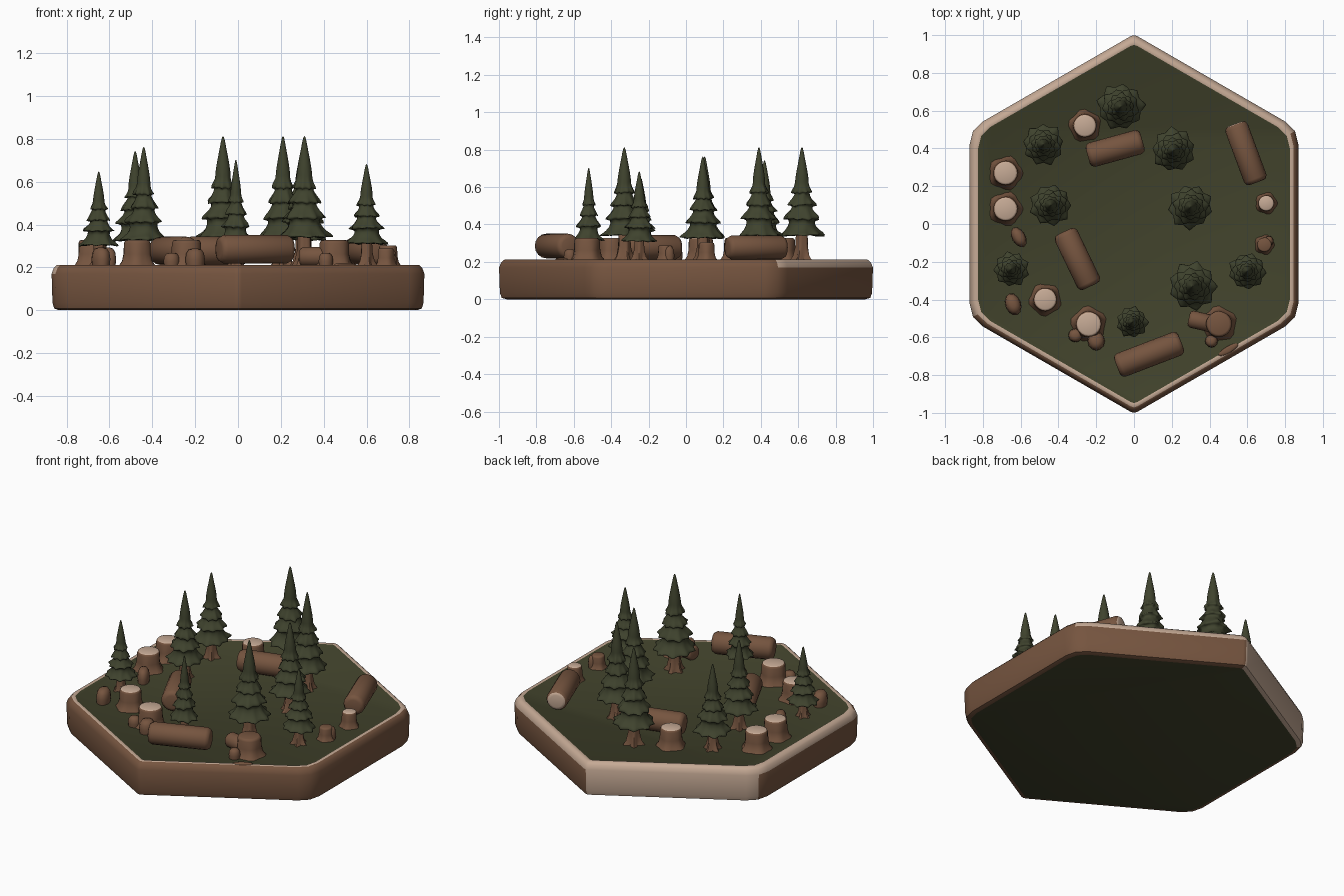
import bpy, bmesh, math, random
from mathutils import Vector, Matrix

random.seed(4)
cube = bpy.data.objects.get("Cube")
if cube:
    bpy.data.objects.remove(cube, do_unlink=True)

GROUND = 0.208


def material(name, rgb):
    m = bpy.data.materials.new(name)
    m.use_nodes = True
    m.diffuse_color = (*rgb, 1)
    for node in m.node_tree.nodes:
        if node.type == 'BSDF_PRINCIPLED':
            node.inputs["Base Color"].default_value = (*rgb, 1)
            node.inputs["Roughness"].default_value = 0.9
    return m


bark = material("bark brown", (0.18, 0.09, 0.05))
wood = material("pale wood", (0.56, 0.40, 0.30))
grass = material("grass green", (0.052, 0.054, 0.024))
needles = material("needle green", (0.05, 0.056, 0.027))


def loft(name, rings, mats, rule=None, matrix=None, subdivide=False):
    """Skin a list of equal point rings, closing both ends."""
    bm = bmesh.new()
    loops = [[bm.verts.new(p) for p in ring] for ring in rings]
    n = len(loops[0])
    for k, (a, b) in enumerate(zip(loops, loops[1:])):
        for i in range(n):
            j = (i + 1) % n
            f = bm.faces.new((a[i], a[j], b[j], b[i]))
            f.normal_update()
            f.material_index = rule(k, f.normal) if rule else 0
    for loop, k in ((loops[0][::-1], -1), (loops[-1], len(rings) - 1)):
        f = bm.faces.new(loop)
        f.normal_update()
        f.material_index = rule(k, f.normal) if rule else 0
    if matrix:
        bm.transform(matrix)
    mesh = bpy.data.meshes.new(name)
    bm.to_mesh(mesh)
    bm.free()
    for m in mats:
        mesh.materials.append(m)
    ob = bpy.data.objects.new(name, mesh)
    bpy.context.collection.objects.link(ob)
    bpy.ops.object.select_all(action='DESELECT')
    bpy.context.view_layer.objects.active = ob
    ob.select_set(True)
    if subdivide:
        mesh.shade_smooth()
        ob.modifiers.new("smooth", 'SUBSURF').levels = 1
        ob.modifiers["smooth"].render_levels = 1
    else:
        bpy.ops.object.shade_smooth_by_angle(angle=math.radians(50))
    return ob


def circle(r, z, n=16, lobe=0.0, lobes=5, turn=0.0):
    ring = []
    for i in range(n):
        a = math.tau * i / n
        q = r * (1 + lobe * math.cos(lobes * a + turn))
        ring.append((q * math.cos(a), q * math.sin(a), z))
    return ring


# Hexagonal base with softened corners
def hexagon(inset, z):
    radius = (0.87 - inset) / math.cos(math.pi / 6)
    corners = [Vector((radius * math.sin(-k * math.pi / 3),
                       radius * math.cos(k * math.pi / 3), z)) for k in range(6)]
    ring = []
    for k, c in enumerate(corners):
        trim = 0.02 if k % 3 == 0 else 0.08
        p = c.lerp(corners[k - 1], trim)
        q = c.lerp(corners[(k + 1) % 6], trim)
        ring += [p, (p + 2 * c + q) / 4, q]
    return ring


base_profile = [(0.035, 0), (0.012, 0.008), (0.004, 0.035), (0, 0.17),
                (0.01, 0.197), (0.025, 0.212), (0.045, 0.212), (0.052, GROUND)]
PALE_SIDE = Vector((-0.5, 0.866, 0))


def base_colour(k, normal):
    if k in (-1, 6, 7):
        return 2
    if k == 5:
        return 1
    flat = Vector((normal.x, normal.y, 0)).normalized()
    facing = flat.dot(PALE_SIDE)
    return 1 if facing > (0 if k >= 3 else 0.9) else 0


loft("hexagon_base", [hexagon(*p) for p in base_profile], [bark, wood, grass], base_colour)


# Conifers: lobed trunk and drooping, spiky tiers
def tree(x, y, radius, top):
    height = top - GROUND
    place = Matrix.Translation((x, y, GROUND))
    turn = random.uniform(0, math.tau)
    trunk = [(0.36, -0.01, 0.3), (0.27, 0.04, 0.2), (0.22, 0.12, 0.1), (0.2, 0.3, 0)]
    loft("tree_trunk", [circle(radius * r, height * z, 20, lobe, 5, turn)
                        for r, z, lobe in trunk], [bark], None, place)
    rings = [circle(radius * 0.25, height * 0.24, 18)]

    def star(out, inner, z_out, z_in, odd):
        ring = []
        for i in range(18):
            a = math.tau * i / 18
            tip = (i + odd) % 2 == 0
            r = radius * (out * random.uniform(0.86, 1.12) if tip else inner)
            z = height * (z_out + random.uniform(-0.015, 0.02) if tip else z_in)
            ring.append((r * math.cos(a), r * math.sin(a), z))
        rings.append(ring)

    tiers = [(0.19, 1.12), (0.34, 0.9), (0.46, 0.68), (0.575, 0.5)]
    for k, (z, r) in enumerate(tiers):
        star(r * 0.5, r * 0.45, z + 0.025, z + 0.035, k)
        star(r, r * 0.58, z, z + 0.04, k)
        star(r * 0.78, r * 0.54, z + 0.05, z + 0.06, k)
        star(r * 0.5, r * 0.46, z + 0.095, z + 0.095, k)
    for r, z in ((0.25, 0.72), (0.17, 0.83), (0.09, 0.93), (0.045, 0.99), (0.01, 1.005)):
        rings.append(circle(radius * r, height * z, 18))
    loft("tree_foliage", rings, [needles], None,
         place @ Matrix.Rotation(turn, 4, 'Z'), True)


for spec in [(-0.07, 0.62, 0.15, 0.81), (-0.48, 0.42, 0.13, 0.74), (0.21, 0.39, 0.14, 0.81),
             (-0.44, 0.10, 0.13, 0.76), (0.30, 0.09, 0.14, 0.76), (0.31, -0.33, 0.15, 0.81),
             (0.60, -0.25, 0.12, 0.68), (-0.65, -0.24, 0.11, 0.645), (-0.01, -0.52, 0.10, 0.70)]:
    tree(*spec)


# Cut stumps with flared roots
def stump(x, y, r, h, cut=True):
    profile = [(1.35, -0.01), (1.12, 0.18), (1.02, 0.45), (1.0, 0.88), (0.92, 0.97), (0.8, 1.0)]
    loft("tree_stump", [circle(r * q, h * z, 20, 0.08 * (1 - z), 5, x * 9) for q, z in profile],
         [bark, wood], lambda k, n: int(cut and k >= 4),
         Matrix.Translation((x, y, GROUND)))


for spec in [(-0.26, 0.52, 0.062, 0.12), (-0.68, 0.27, 0.065, 0.12), (-0.68, 0.08, 0.065, 0.12),
             (-0.47, -0.40, 0.062, 0.12), (-0.24, -0.53, 0.068, 0.12), (0.70, 0.11, 0.042, 0.095)]:
    stump(*spec)
stump(0.45, -0.53, 0.068, 0.12, False)
stump(0.69, -0.11, 0.038, 0.08, False)


# Fallen logs with rounded ends
def log(name, start, end, r, z, pale_end=False):
    a, b = Vector((*start, z)), Vector((*end, z))
    length = (b - a).length
    e = min(r * 0.35, length * 0.25)
    profile = [(0.6, 0), (0.84, e * 0.2), (1, e), (1, length - e),
               (0.84, length - e * 0.2), (0.6, length)]
    turn = (b - a).to_track_quat('Z', 'Y').to_matrix().to_4x4()
    loft(name, [circle(r * q, d) for q, d in profile], [bark, wood],
         lambda k, n: int(pale_end and k >= 4), Matrix.Translation(a) @ turn)


log("back_log", (-0.245, 0.36), (0.045, 0.44), 0.066, 0.277)
log("centre_log", (-0.37, -0.04), (-0.23, -0.33), 0.066, 0.277)
log("side_log", (0.65, 0.22), (0.535, 0.53), 0.063, 0.277, True)
log("front_log", (-0.09, -0.755), (0.25, -0.625), 0.066, 0.285)
log("short_log", (0.29, -0.50), (0.42, -0.53), 0.046, 0.25)


# Small rounded wood lumps
def lump(x, y, rx, ry, h, angle=0):
    profile = [(0.9, -0.1), (1.0, 0.35), (0.9, 0.72), (0.65, 0.93), (0.3, 1.0)]
    loft("wood_lump", [circle(q, z, 12) for q, z in profile], [bark], None,
         Matrix.Translation((x, y, GROUND)) @ Matrix.Rotation(math.radians(angle), 4, 'Z')
         @ Matrix.Diagonal((rx, ry, h, 1)))


for spec in [(-0.61, -0.07, 0.036, 0.058, 0.085, 30), (-0.64, -0.425, 0.042, 0.06, 0.085, 20),
             (-0.31, -0.59, 0.038, 0.036, 0.06), (-0.20, -0.62, 0.046, 0.05, 0.08),
             (0.41, -0.62, 0.034, 0.034, 0.06), (0.50, -0.665, 0.06, 0.018, 0.012, 30),
             (0.715, -0.09, 0.025, 0.028, 0.075)]:
    lump(*spec)
